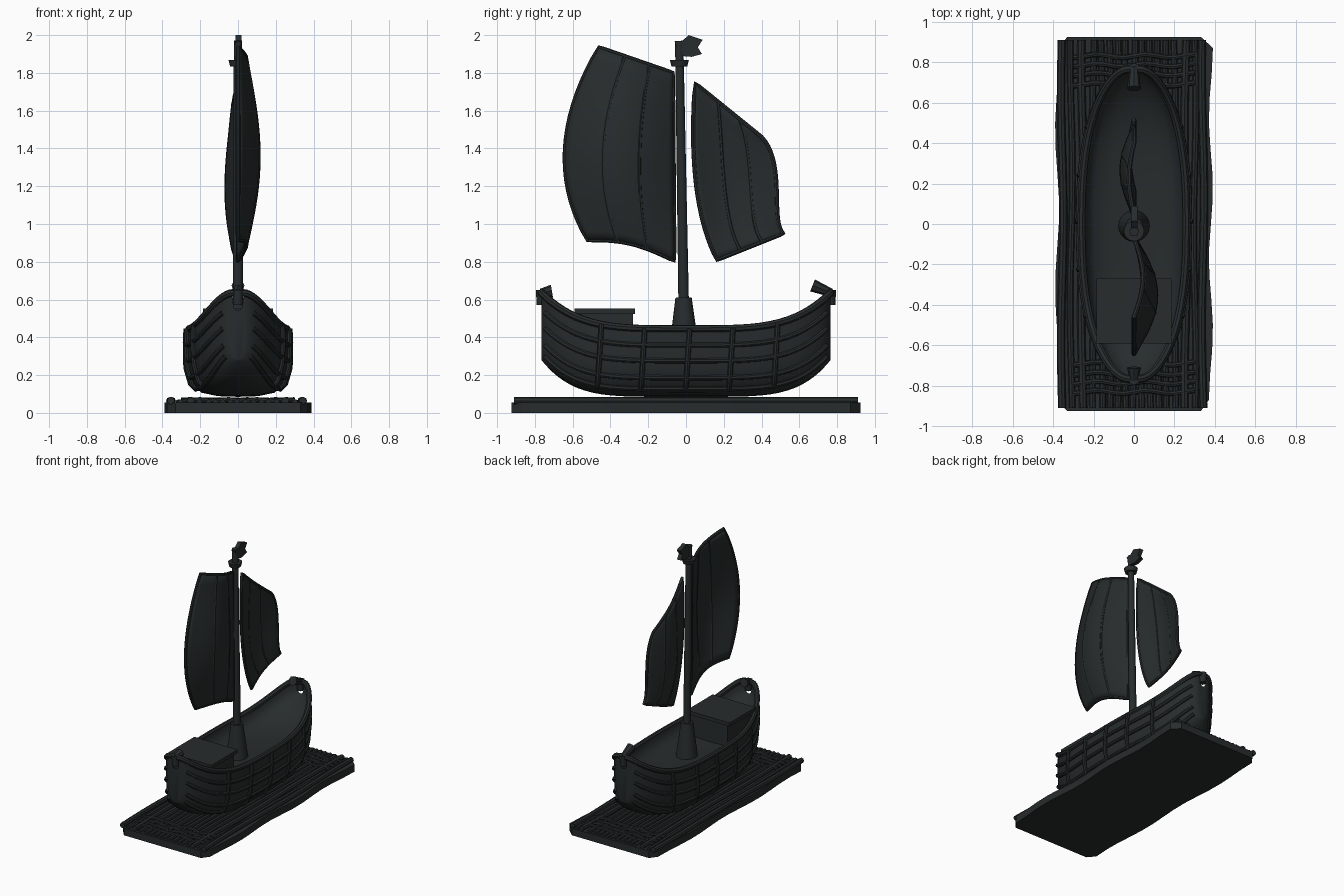
import bpy, bmesh, math, random
from mathutils import Vector

if "Cube" in bpy.data.objects:
    bpy.data.objects.remove(bpy.data.objects["Cube"])
random.seed(4)
dark = bpy.data.materials.new("dark_wood")
dark.diffuse_color = (0.02, 0.025, 0.025, 1)
dark.use_nodes = True
dark.node_tree.nodes["Principled BSDF"].inputs["Base Color"].default_value = dark.diffuse_color


def finish(ob, angle=40):
    bpy.ops.object.select_all(action='DESELECT')
    bpy.context.view_layer.objects.active = ob
    ob.select_set(True)
    ob.data.materials.clear()
    ob.data.materials.append(dark)
    bpy.ops.object.shade_smooth_by_angle(angle=math.radians(angle))
    return ob


def mesh(name, verts, faces, angle=40, thick=0):
    me = bpy.data.meshes.new(name)
    me.from_pydata(verts, [], faces)
    bm = bmesh.new()
    bm.from_mesh(me)
    bmesh.ops.recalc_face_normals(bm, faces=bm.faces)
    bm.to_mesh(me)
    bm.free()
    ob = bpy.data.objects.new(name, me)
    bpy.context.collection.objects.link(ob)
    if thick:
        m = ob.modifiers.new("thickness", 'SOLIDIFY')
        m.thickness, m.offset = thick, 0
    return finish(ob, angle)


def tubes(name, paths, r, closed=False):
    cu = bpy.data.curves.new(name, 'CURVE')
    cu.dimensions = '3D'
    cu.bevel_depth, cu.bevel_resolution, cu.use_fill_caps = r, 2, True
    for path in paths:
        sp = cu.splines.new('POLY')
        sp.points.add(len(path) - 1)
        sp.use_cyclic_u = closed
        for p, co in zip(sp.points, path):
            p.co = (*co, 1)
    ob = bpy.data.objects.new(name, cu)
    bpy.context.collection.objects.link(ob)
    bpy.ops.object.select_all(action='DESELECT')
    bpy.context.view_layer.objects.active = ob
    ob.select_set(True)
    bpy.ops.object.convert(target='MESH')
    return finish(bpy.context.object)


def cone(name, a, b, r1, r2, n=16):
    a, b = Vector(a), Vector(b)
    bpy.ops.mesh.primitive_cone_add(vertices=n, radius1=r1, radius2=r2, depth=(b - a).length,
                                    location=(a + b) / 2, rotation=(b - a).to_track_quat('Z', 'Y').to_euler())
    bpy.context.object.name = name
    return finish(bpy.context.object)


def box(name, loc, size):
    bpy.ops.mesh.primitive_cube_add(size=1, location=loc)
    ob = bpy.context.object
    ob.name, ob.scale = name, size
    return finish(ob)


def prism_x(name, pts, x0, x1):
    n = len(pts)
    v = [(x, y, z) for x in (x0, x1) for y, z in pts]
    f = [tuple(range(n)), tuple(range(n, 2 * n))]
    f += [(i, (i + 1) % n, n + (i + 1) % n, n + i) for i in range(n)]
    return mesh(name, v, f, 20)


# Hull: lofted boat sections with a sunken deck
L = 0.765
SEC = [(0, 0), (.4, .01), (.72, .06), (.91, .19), (1, .42), (1.02, .7), (1, 1)]
DECK = [(.9, 1), (.87, .9), (.72, .79), (.4, .75), (0, .74)]


def at(s, k, f):
    a = abs(s)
    w = 0.032 + 0.235 * max(0, 1 - a ** 2.5) ** 0.58
    lo, hi = 0.085 + 0.195 * a ** 5, 0.445 + 0.19 * a ** 4
    return Vector((w * k, s * L, lo + (hi - lo) * f))


def side(f):
    for (k0, f0), (k1, f1) in zip(SEC, SEC[1:]):
        if f <= f1:
            return k0 + (k1 - k0) * (f - f0) / (f1 - f0)
    return 1


half = SEC + DECK
loop = half + [(-k, f) for k, f in half[-2:0:-1]]
N, M = 40, len(loop)
S = [math.sin((i / N - .5) * math.pi) for i in range(N + 1)]
verts = [at(s, k, f) for s in S for k, f in loop]
faces = [(i * M + j, i * M + (j + 1) % M, (i + 1) * M + (j + 1) % M, (i + 1) * M + j)
         for i in range(N) for j in range(M)]
faces += [tuple(range(M)), tuple(range(N * M, N * M + M))]
mesh("hull", verts, faces)

# Gunwale rail, lengthwise ropes and upright ribs
rail = [at(s, .97, 1) for s in S] + [at(s, -.97, 1) for s in reversed(S)]
tubes("gunwale_rail", [rail], 0.02, True)
tubes("hull_ropes", [[at(s, d * (side(f) + .01), f) for s in S[3:-3]]
                     for d in (-1, 1) for f in (.76, .53, .28, .12)], 0.014)
tubes("hull_ribs", [[at(s + .03 * (f - .5), d * (side(f) + .03), f) for f in (.1, .19, .3, .42, .6, .8, 1)]
                    for d in (-1, 1) for s in (-.6, -.3, .01, .31, .62)], 0.014)

# Bow and stern hooks
for name, d, reach, top in (("front", -1, .71, .645), ("back", 1, .67, .675)):
    cone(name + "_post", (0, d * .765, .57), (0, d * .765, .65), .025, .03, 10)
    cone(name + "_hook", (0, d * .77, .635), (0, d * reach, top), .022, .034, 8)

# Deck house
box("cabin", (0, -.425, .44), (.32, .29, .18))
box("cabin_roof", (0, -.43, .538), (.37, .32, .027))

# Mast with foot, collar and pennant
cone("mast_foot", (0, -.01, .33), (0, -.013, .61), .08, .043, 20)
cone("mast", (0, -.012, .55), (0, -.036, 1.97), .028, .022)
cone("mast_collar", (0, -.035, 1.835), (0, -.035, 1.868), .042, .05)
prism_x("pennant", [(-.06, 1.965), (-.02, 1.97), (.015, 2.0), (.088, 1.975), (.062, 1.935),
                    (.085, 1.9), (.03, 1.885), (-.03, 1.89)], -.014, .018)


# Sails: billowed grids between two edge curves, with hems and seams
def lagrange(pts, t):
    n = len(pts) - 1
    out = Vector((0, 0))
    for i, p in enumerate(pts):
        c = 1
        for j in range(n + 1):
            if j != i:
                c *= (t * n - j) / (i - j)
        out += Vector(p) * c
    return out


def sail(name, a, b, belly, sag):
    def pt(u, v):
        p = lagrange(a, v).lerp(lagrange(b, v), u)
        x = belly * math.sin(math.pi * u) * (.4 + .6 * math.sin(math.pi * v))
        return (x, p.x, p.y + sag * math.sin(math.pi * u) * (1 - v) ** 2)
    n = 18
    T = [i / n for i in range(n + 1)]
    v = [pt(u, w) for w in T for u in T]
    f = [(i * (n + 1) + j, i * (n + 1) + j + 1, (i + 1) * (n + 1) + j + 1, (i + 1) * (n + 1) + j)
         for i in range(n) for j in range(n)]
    mesh(name, v, f, 40, .02)
    edge = [pt(u, 0) for u in T] + [pt(1, w) for w in T[1:]]
    edge += [pt(u, 1) for u in T[-2::-1]] + [pt(0, w) for w in T[-2:0:-1]]
    tubes(name + "_hem", [edge], .012, True)
    tubes(name + "_seams", [[pt(u, w) for w in T] for u in (.35, .68)], .0135)


sail("front_sail", [(-.52, .915), (-.64, 1.4), (-.46, 1.935)],
     [(-.062, .805), (-.066, 1.3), (-.07, 1.8)], .11, .035)
sail("back_sail", [(.165, .81), (.055, 1.2), (.048, 1.745)],
     [(.515, .95), (.482, 1.08), (.472, 1.28), (.4, 1.46)], -.062, 0)

# Raft base: slab with wavy long edges and cut corners
ys = [-.87 + 1.74 * i / 14 for i in range(15)]
right = [(.38 + .01 * math.sin(y * 9), y) for y in ys]
left = [(-.38 + .01 * math.sin(y * 8 + 1), y) for y in reversed(ys)]
ring = [(.33, -.925)] + right + [(.33, .925), (-.33, .925)] + left + [(-.33, -.925)]
n = len(ring)
mesh("raft_slab", [(x, y, z) for z in (0, .055) for x, y in ring],
     [tuple(range(n)), tuple(range(n, 2 * n))] +
     [(i, (i + 1) % n, n + (i + 1) % n, n + i) for i in range(n)], 30)


# Raft logs, reeds and woven end lashings
def pole(x, z, e):
    p = random.uniform(0, 6)
    return [(x + .006 * math.sin(5 * y + p), y, z)
            for y in [e * (i / 8 - 1) for i in range(17)]]


tubes("raft_logs", [pole(x, .064, .91) for x in (-.355, -.255, .255, .34)], .02)
tubes("raft_reeds", [pole(x, .055, .91) for x in
                     (-.31, -.2, -.16, -.12, -.08, -.04, 0, .04, .08, .12, .16, .2, .3)], .016)
tubes("end_lashings", [[(x / 20, d * y + .008 * math.sin(x * 1.3), .066 + .005 * math.sin(x * 2 + y * 80))
                        for x in range(-6, 7)] for d in (-1, 1) for y in (.69, .74, .785, .83)], .013)
